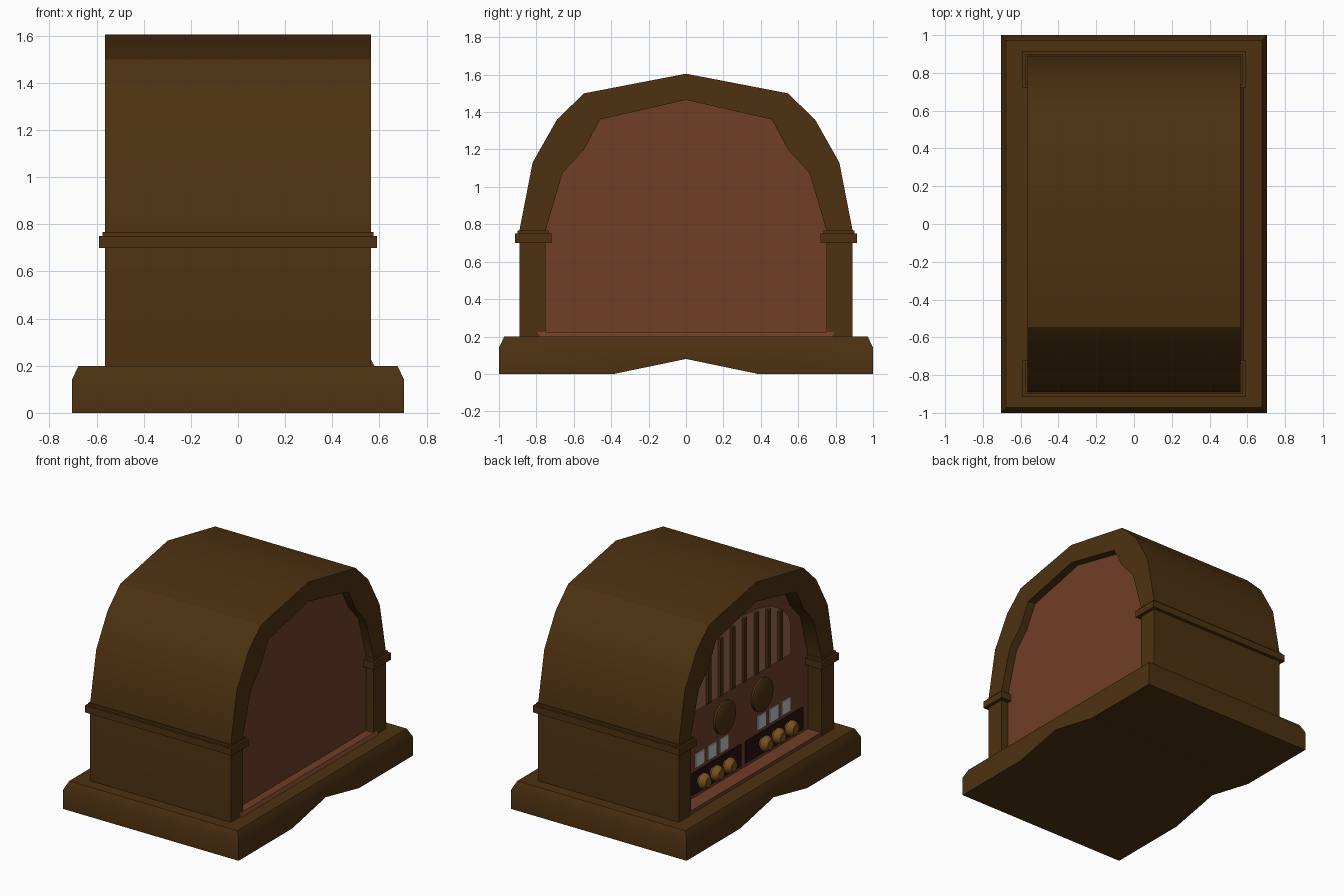
import bpy, bmesh, math
from mathutils import Matrix, Vector

if "Cube" in bpy.data.objects:
    bpy.data.objects.remove(bpy.data.objects["Cube"])

def mat(name, r, g, b):
    m = bpy.data.materials.new(name)
    m.diffuse_color = (r, g, b, 1)
    m.use_nodes = True
    m.node_tree.nodes["Principled BSDF"].inputs["Base Color"].default_value = m.diffuse_color
    return m

WOOD = mat("dark_wood", 0.074, 0.031, 0.0055)
PANEL = mat("red_wood", 0.16, 0.049, 0.020)
CLOTH = mat("speaker_cloth", 0.33, 0.135, 0.075)
BLACK = mat("dark_plate", 0.022, 0.005, 0.006)
WHITE = mat("pale_window", 0.55, 0.55, 0.57)
BRASS = mat("knob_brown", 0.19, 0.08, 0.013)

def finish(name, bm, material, angle=30):
    bmesh.ops.recalc_face_normals(bm, faces=bm.faces[:])
    me = bpy.data.meshes.new(name)
    bm.to_mesh(me)
    bm.free()
    me.materials.append(material)
    ob = bpy.data.objects.new(name, me)
    bpy.context.collection.objects.link(ob)
    bpy.ops.object.select_all(action='DESELECT')
    bpy.context.view_layer.objects.active = ob
    ob.select_set(True)
    bpy.ops.object.shade_smooth_by_angle(angle=math.radians(angle))
    return ob

def extrude(bm, faces, vec):
    r = bmesh.ops.extrude_face_region(bm, geom=faces)
    bmesh.ops.translate(bm, vec=vec, verts=[v for v in r['geom'] if isinstance(v, bmesh.types.BMVert)])

def prism_bm(pts, x0, x1, rim=0):
    """Extrude a y-z outline along x; rim > 0 keeps only a border of that width."""
    bm = bmesh.new()
    f = bm.faces.new([bm.verts.new((x0, y, z)) for y, z in pts])
    if rim:
        bm.normal_update()
        bmesh.ops.inset_region(bm, faces=[f], thickness=rim)
        bmesh.ops.delete(bm, geom=[f], context='FACES_ONLY')
    extrude(bm, bm.faces[:], (x1 - x0, 0, 0))
    return bm

def box(name, x0, x1, y0, y1, z0, z1, material):
    return finish(name, prism_bm([(y0, z0), (y1, z0), (y1, z1), (y0, z1)], x0, x1), material)

def mirrored(half):
    """Mirror a half outline that ends on y = 0."""
    return half + [(-y, z) for y, z in reversed(half[:-1])]

def knob(name, y, z, x, profile, sides, material):
    """Stack of rings (depth, radius) standing out of the panel towards -x."""
    bm = bmesh.new()
    rings = []
    for d, r in profile:
        rings.append([bm.verts.new((x - d, y + r * math.cos(2 * math.pi * i / sides),
                                    z + r * math.sin(2 * math.pi * i / sides))) for i in range(sides)])
    for a, b in zip(rings, rings[1:]):
        for i in range(sides):
            j = (i + 1) % sides
            bm.faces.new((a[i], a[j], b[j], b[i]))
    bm.faces.new(rings[0])
    bm.faces.new(rings[-1])
    return finish(name, bm, material, 40)

# Plinth with chamfered top and shallow notch underneath
bm = prism_bm([(-1, 0), (-0.385, 0), (0, 0.08), (0.385, 0), (1, 0), (1, 0.14), (-1, 0.14)], -0.705, 0.705)
bmesh.ops.recalc_face_normals(bm, faces=bm.faces[:])
top = [f for f in bm.faces if f.normal.z > 0.9 and f.calc_center_median().z > 0.13]
bmesh.ops.inset_region(bm, faces=top, thickness=0.04)
bmesh.ops.translate(bm, vec=(0, 0, 0.06), verts=top[0].verts[:])
finish("plinth", bm, WOOD, 40)

# Arched cabinet shell and the recessed panel block filling it
outer = mirrored([(0.89, 0.19), (0.89, 0.77), (0.82, 1.13), (0.69, 1.36), (0.545, 1.5), (0, 1.605)])
inner = mirrored([(0.75, 0.19), (0.75, 0.77), (0.66, 1.075), (0.545, 1.2), (0.46, 1.36), (0, 1.465)])
bm = bmesh.new()
vo = [bm.verts.new((-0.565, y, z)) for y, z in outer]
vi = [bm.verts.new((-0.565, y, z)) for y, z in inner]
for i in range(len(vo) - 1):
    bm.faces.new((vo[i], vo[i + 1], vi[i + 1], vi[i]))
extrude(bm, bm.faces[:], (1.13, 0, 0))
finish("cabinet_shell", bm, WOOD)
XF = -0.455
finish("recessed_panel", prism_bm(inner, XF, 0.505), PANEL)

# Two-step mouldings around the pillar tops
for s, side in ((1, "back"), (-1, "front")):
    box("moulding_" + side, -0.59, 0.59, s * 0.72, s * 0.915, 0.70, 0.75, WOOD)
    box("moulding_cap_" + side, -0.575, 0.575, s * 0.735, s * 0.90, 0.75, 0.767, WOOD)

# Sills at the foot of both panels
bm = bmesh.new()
f = bm.faces.new([bm.verts.new((x, -0.79, z)) for x, z in
                  ((0.49, 0.195), (0.582, 0.195), (0.565, 0.225), (0.49, 0.225))])
extrude(bm, [f], (0, 1.58, 0))
finish("sill_right", bm, PANEL)
box("sill_left", -0.56, -0.44, -0.76, 0.76, 0.195, 0.225, PANEL)

# Speaker grille: cloth, arched border and upright bars
half = [(0.55, 0.85), (0.55, 1.05), (0.52, 1.13), (0.46, 1.2), (0.33, 1.28), (0.17, 1.32), (0, 1.335)]
arch = mirrored(half)
finish("grille_cloth", prism_bm(arch, XF - 0.006, XF + 0.01), CLOTH)
finish("grille_border", prism_bm(arch, XF - 0.03, XF, 0.03), WOOD)

def arch_height(y):
    for (y1, z1), (y0, z0) in zip(half[1:], half[2:]):
        if y0 <= y <= y1:
            return z0 + (z1 - z0) * (y - y0) / (y1 - y0)

for i in range(-3, 4):
    y = i * 0.137
    box("grille_bar", XF - 0.025, XF, y - 0.017, y + 0.017, 0.86, arch_height(abs(y)) - 0.015, WOOD)

# Dials, control plates, windows and knobs on each half
for s in (1, -1):
    knob("dial", s * 0.215, 0.68, XF, [(-0.01, 0.12), (0.015, 0.12), (0.025, 0.105)], 16, WOOD)
    box("control_plate", XF - 0.009, XF + 0.01, s * 0.025, s * 0.685, 0.25, 0.41, BLACK)
    for i in (-1, 0, 1):
        y = s * 0.355 + i * 0.14
        box("window", XF - 0.008, XF + 0.01, y - 0.05, y + 0.05, 0.435, 0.535, WHITE)
        knob("control_knob", s * 0.355 + i * 0.147, 0.335, XF,
             [(-0.01, 0.035), (0.02, 0.035), (0.03, 0.055), (0.055, 0.055), (0.08, 0.035)], 12, BRASS)
